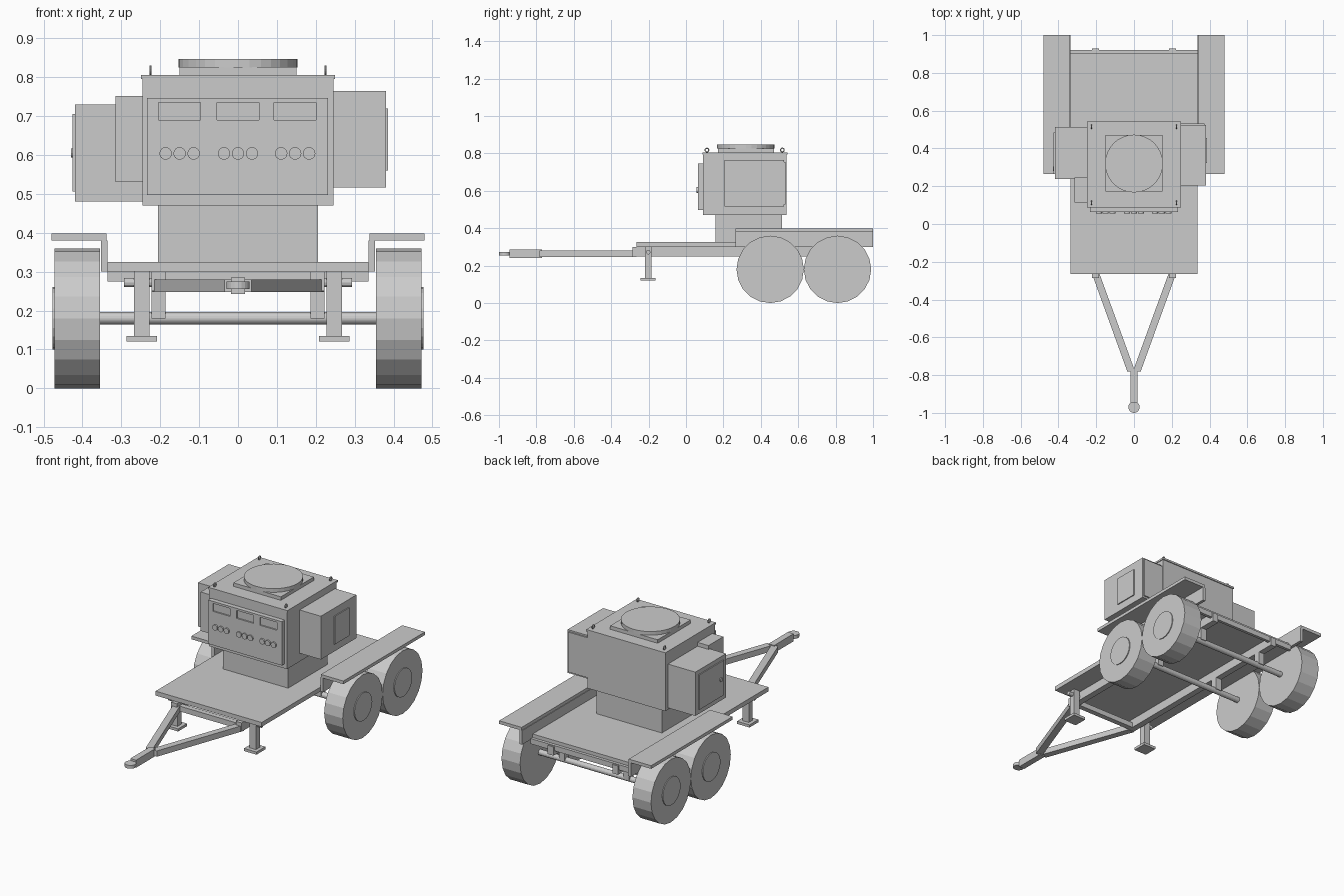
import bpy, math
from mathutils import Vector

if "Cube" in bpy.data.objects:
    bpy.data.objects.remove(bpy.data.objects["Cube"])

grey = bpy.data.materials.new("plain_grey")
grey.diffuse_color = (0.6, 0.6, 0.6, 1)
grey.use_nodes = True
grey.node_tree.nodes["Principled BSDF"].inputs["Base Color"].default_value = grey.diffuse_color


def finish(name):
    ob = bpy.context.object
    ob.name = name
    ob.data.materials.append(grey)
    return ob


def box(name, x0, x1, y0, y1, z0, z1):
    bpy.ops.mesh.primitive_cube_add(size=1, location=((x0 + x1) / 2, (y0 + y1) / 2, (z0 + z1) / 2))
    bpy.context.object.scale = (abs(x1 - x0), abs(y1 - y0), abs(z1 - z0))
    bpy.ops.object.transform_apply(location=False, rotation=False, scale=True)
    return finish(name)


def rod(name, a, b, r, sides=20):
    """Cylinder from point a to point b."""
    a, b = Vector(a), Vector(b)
    bpy.ops.mesh.primitive_cylinder_add(vertices=sides, radius=r, depth=(b - a).length, location=(a + b) / 2)
    ob = finish(name)
    ob.rotation_euler = (b - a).to_track_quat('Z', 'Y').to_euler()
    return ob


def prism(name, outline, z0, z1):
    """Flat outline extruded upwards."""
    n = len(outline)
    verts = [(x, y, z) for z in (z0, z1) for x, y in outline]
    faces = [tuple(reversed(range(n))), tuple(range(n, 2 * n))]
    faces += [(i, (i + 1) % n, (i + 1) % n + n, i + n) for i in range(n)]
    me = bpy.data.meshes.new(name)
    me.from_pydata(verts, [], faces)
    ob = bpy.data.objects.new(name, me)
    bpy.context.collection.objects.link(ob)
    me.materials.append(grey)
    return ob


# Trailer bed and cross members
box("deck", -0.335, 0.335, -0.265, 0.905, 0.30, 0.325)
box("rear_crossmember", -0.335, 0.335, 0.905, 0.922, 0.275, 0.305)
box("front_crossmember", -0.215, 0.215, -0.265, -0.235, 0.25, 0.28)

for s, side in ((-1, "left"), (1, "right")):
    # Chassis rails and axle brackets
    box(side + "_rail", s * 0.186, s * 0.222, -0.285, 0.93, 0.25, 0.30)
    # Fender: upright web and top plate
    box(side + "_fender_web", s * 0.335, s * 0.352, 0.265, 1.0, 0.30, 0.38)
    box(side + "_fender_top", s * 0.338, s * 0.48, 0.265, 1.0, 0.38, 0.398)
    # Wheels with hubs
    for y in (0.45, 0.81):
        box(side + "_axle_bracket", s * 0.186, s * 0.222, y - 0.02, y + 0.02, 0.18, 0.25)
        wheel = rod(side + "_wheel", (s * 0.355, y, 0.18), (s * 0.472, y, 0.18), 0.18)
        rod(side + "_hub", (s * 0.47, y, 0.18), (s * 0.477, y, 0.18), 0.08)
    # Support leg with foot and pin
    box(side + "_leg", s * 0.228, s * 0.267, -0.22, -0.185, 0.135, 0.30)
    box(side + "_foot", s * 0.208, s * 0.287, -0.243, -0.163, 0.12, 0.135)
    rod(side + "_leg_pin", (s * 0.19, -0.202, 0.272), (s * 0.293, -0.202, 0.272), 0.012, 12)
    # Drawbar arm
    arm = [(s * 0.182, -0.265), (s * 0.222, -0.265), (s * 0.035, -0.782), (0, -0.782), (0, -0.765)]
    prism(side + "_drawbar_arm", arm if s < 0 else arm[::-1], 0.247, 0.28)

for y in (0.45, 0.81):
    rod("axle", (-0.36, y, 0.18), (0.36, y, 0.18), 0.016, 16)

# Tow tongue and hitch eye
box("tongue", -0.018, 0.018, -0.945, -0.77, 0.242, 0.285)
rod("hitch_eye", (0, -0.97, 0.255), (0, -0.97, 0.274), 0.03)

# Pedestal and main cabinet
box("pedestal", -0.206, 0.206, 0.158, 0.512, 0.325, 0.47)
box("cabinet", -0.246, 0.246, 0.09, 0.538, 0.47, 0.795)
box("cabinet_lid", -0.25, 0.25, 0.088, 0.543, 0.795, 0.806)

# Control panel with three recessed displays and nine dials
panel = box("control_panel", -0.234, 0.232, 0.064, 0.092, 0.497, 0.747)
for cx in (-0.15, 0, 0.147):
    cutter = box("display_cutter", cx - 0.054, cx + 0.054, 0.05, 0.072, 0.69, 0.735)
    cutter.hide_render = True
    cutter.hide_set(True)
    cut = panel.modifiers.new("display", 'BOOLEAN')
    cut.object = cutter
    cut.operation = 'DIFFERENCE'
    cut.solver = 'EXACT'
    for dx in (-0.036, 0, 0.036):
        rod("dial", (cx + dx, 0.056, 0.604), (cx + dx, 0.066, 0.604), 0.016, 16)

# Round turntable on a square base
box("turntable_base", -0.15, 0.15, 0.172, 0.47, 0.806, 0.826)
rod("turntable", (0, 0.32, 0.825), (0, 0.32, 0.847), 0.153, 32)

# Lifting eyes on the lid corners
for x in (-0.225, 0.225):
    for y in (0.112, 0.515):
        bpy.ops.mesh.primitive_torus_add(major_segments=14, minor_segments=6, major_radius=0.010,
                                         minor_radius=0.003, location=(x, y, 0.818),
                                         rotation=(0, math.pi / 2, 0))
        finish("lifting_eye")

# Right side unit
box("right_unit", 0.245, 0.38, 0.205, 0.525, 0.517, 0.764)
box("right_unit_back", 0.245, 0.372, 0.525, 0.533, 0.527, 0.755)
box("right_hatch", 0.38, 0.386, 0.322, 0.455, 0.56, 0.72)

# Left side units with door and knob
box("left_unit", -0.419, -0.245, 0.237, 0.514, 0.48, 0.73)
box("left_front_unit", -0.315, -0.245, 0.113, 0.247, 0.53, 0.752)
box("left_door", -0.425, -0.419, 0.265, 0.485, 0.506, 0.705)
rod("left_door_knob", (-0.43, 0.292, 0.605), (-0.424, 0.292, 0.605), 0.012, 12)
